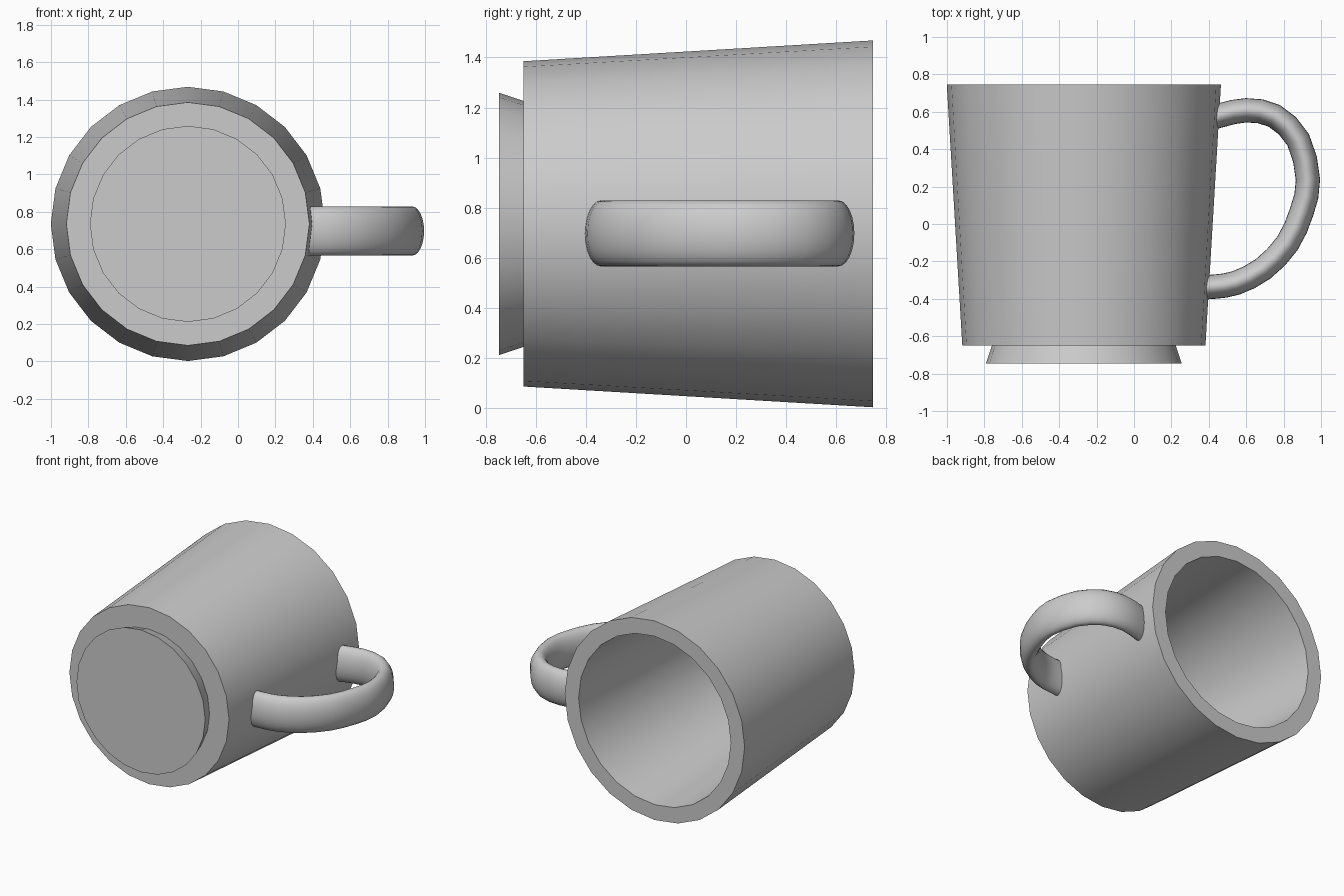
import bpy, bmesh, math
from mathutils import Vector

cube = bpy.data.objects.get("Cube")
if cube:
    bpy.data.objects.remove(cube)

AXIS_X, AXIS_Z = -0.268, 0.735
SIDES = 24

clay = bpy.data.materials.new("grey_ceramic")
clay.use_nodes = True
grey = (0.6, 0.6, 0.6, 1)
clay.diffuse_color = grey
clay.node_tree.nodes["Principled BSDF"].inputs["Base Color"].default_value = grey


def loft(name, rings, angle):
    """Skin a list of point rings, cap both ends, smooth below the angle."""
    bm = bmesh.new()
    loops = [[bm.verts.new(p) for p in ring] for ring in rings]
    for a, b in zip(loops, loops[1:]):
        n = len(a)
        for i in range(n):
            j = (i + 1) % n
            bm.faces.new((a[i], a[j], b[j], b[i]))
    bm.faces.new(loops[0])
    bm.faces.new(loops[-1])
    bmesh.ops.recalc_face_normals(bm, faces=bm.faces)
    mesh = bpy.data.meshes.new(name)
    bm.to_mesh(mesh)
    bm.free()
    mesh.materials.append(clay)
    mesh.shade_smooth()
    mesh.set_sharp_from_angle(angle=math.radians(angle))
    obj = bpy.data.objects.new(name, mesh)
    bpy.context.collection.objects.link(obj)
    return obj


def turned(name, profile):
    """Turn a (y, radius) profile round the cup's lying axis."""
    turns = [math.tau * i / SIDES for i in range(SIDES)]
    rings = [[(AXIS_X + r * math.cos(t), y, AXIS_Z + r * math.sin(t))
              for t in turns] for y, r in profile]
    return loft(name, rings, 30)


# Tapered cup wall with its hollow, and the flared foot
turned("cup_body", [(-0.65, 0.65), (0.747, 0.733), (0.747, 0.62), (-0.55, 0.545)])
turned("foot", [(-0.747, 0.524), (-0.645, 0.49)])

# Handle: oval section swept along a curved path
path = [Vector(p) for p in (
    (0.39, 0.56), (0.47, 0.583), (0.60, 0.608), (0.75, 0.578), (0.878, 0.45),
    (0.93, 0.237), (0.897, 0.067), (0.82, -0.104), (0.69, -0.24),
    (0.545, -0.315), (0.43, -0.335), (0.34, -0.34))]
HANDLE_Z, HALF_WIDTH, HALF_THICK = 0.697, 0.132, 0.065


def smooth_path(points):
    """Halve each span with a Catmull-Rom midpoint."""
    out = []
    for i in range(len(points) - 1):
        before, after = points[max(i - 1, 0)], points[min(i + 2, len(points) - 1)]
        a, b = points[i], points[i + 1]
        out += [a, (9 * (a + b) - before - after) / 16]
    return out + [points[-1]]


path = smooth_path(path)
rings = []
for i, p in enumerate(path):
    along = (path[min(i + 1, len(path) - 1)] - path[max(i - 1, 0)]).normalized()
    across = Vector((along.y, -along.x))
    ring = []
    for k in range(SIDES):
        t = math.tau * k / SIDES
        q = p + across * HALF_THICK * math.cos(t)
        ring.append((q.x, q.y, HANDLE_Z + HALF_WIDTH * math.sin(t)))
    rings.append(ring)
loft("handle", rings, 50)
